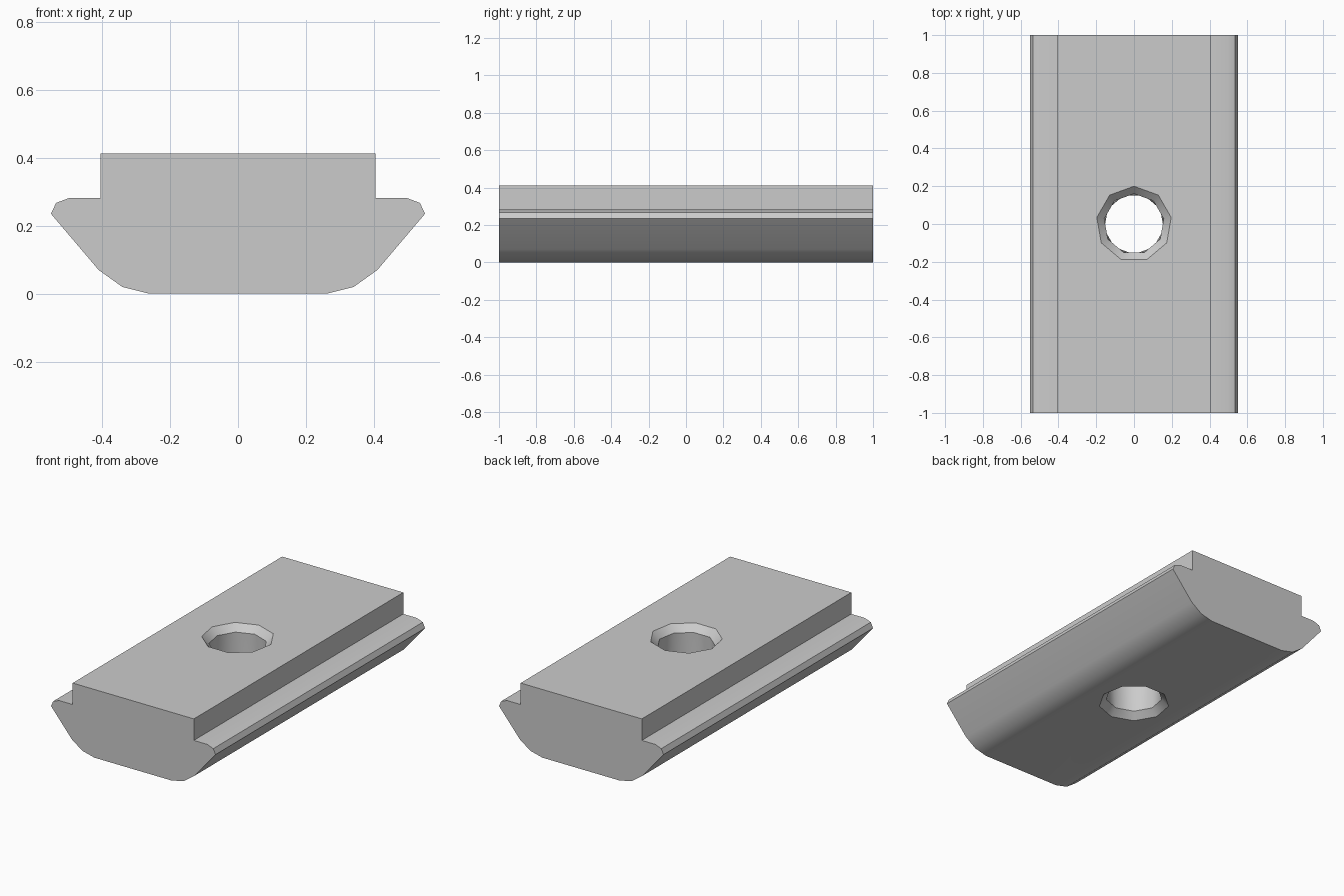
import bpy, bmesh, math

cube = bpy.data.objects.get("Cube")
if cube:
    bpy.data.objects.remove(cube, do_unlink=True)

HEIGHT, SIDES, BORE, CHAMFER = 0.412, 9, 0.16, 0.04

steel = bpy.data.materials.new("plain grey metal")
steel.use_nodes = True
steel.diffuse_color = (0.6, 0.6, 0.6, 1)
steel.node_tree.nodes["Principled BSDF"].inputs["Base Color"].default_value = (0.6, 0.6, 0.6, 1)


def make_object(name, bm):
    bmesh.ops.recalc_face_normals(bm, faces=bm.faces)
    mesh = bpy.data.meshes.new(name)
    bm.to_mesh(mesh)
    bm.free()
    mesh.materials.append(steel)
    obj = bpy.data.objects.new(name, mesh)
    bpy.context.collection.objects.link(obj)
    return obj


# Slot nut body: mirrored half profile extruded along y
half = [(0.26, 0), (0.34, 0.02), (0.41, 0.07), (0.55, 0.235),
        (0.535, 0.267), (0.495, 0.282), (0.405, 0.282), (0.405, HEIGHT)]
profile = half + [(-x, z) for x, z in reversed(half)]
bm = bmesh.new()
end = bm.faces.new([bm.verts.new((x, -1, z)) for x, z in profile])
extruded = bmesh.ops.extrude_face_region(bm, geom=[end], use_keep_orig=True)
moved = [v for v in extruded["geom"] if isinstance(v, bmesh.types.BMVert)]
bmesh.ops.translate(bm, verts=moved, vec=(0, 2, 0))
body = make_object("slot_nut_body", bm)

# Bore cutter: chamfer cones at both ends, lower ring turned half a side
bm = bmesh.new()


def ring(radius, z, turn):
    angles = [math.pi / 2 + math.tau * (i + turn) / SIDES for i in range(SIDES)]
    return [bm.verts.new((radius * math.cos(a), radius * math.sin(a), z)) for a in angles]


over = 2 * CHAMFER
bottom = ring(BORE + over, CHAMFER - over, 0.5)
low = ring(BORE, CHAMFER, 0.5)
high = ring(BORE, HEIGHT - CHAMFER, 0)
top = ring(BORE + over, HEIGHT - CHAMFER + over, 0)
bm.faces.new(bottom)
bm.faces.new(top)
for i in range(SIDES):
    j = (i + 1) % SIDES
    bm.faces.new((bottom[i], bottom[j], low[j], low[i]))
    bm.faces.new((high[i], high[j], top[j], top[i]))
    bm.faces.new((high[i], low[i], high[j]))
    bm.faces.new((low[i], low[j], high[j]))
cutter = make_object("bore_cutter", bm)
cutter.hide_render = True

# Cut the bore, then smooth only the shallow edges
bpy.ops.object.select_all(action="DESELECT")
body.select_set(True)
bpy.context.view_layer.objects.active = body
cut = body.modifiers.new("bore", "BOOLEAN")
cut.object = cutter
cut.solver = "EXACT"
bpy.ops.object.modifier_apply(modifier=cut.name)
bpy.data.objects.remove(cutter, do_unlink=True)
bpy.ops.object.shade_smooth_by_angle(angle=math.radians(30))
weighted = body.modifiers.new("flat_face_normals", "WEIGHTED_NORMAL")
weighted.keep_sharp = True
